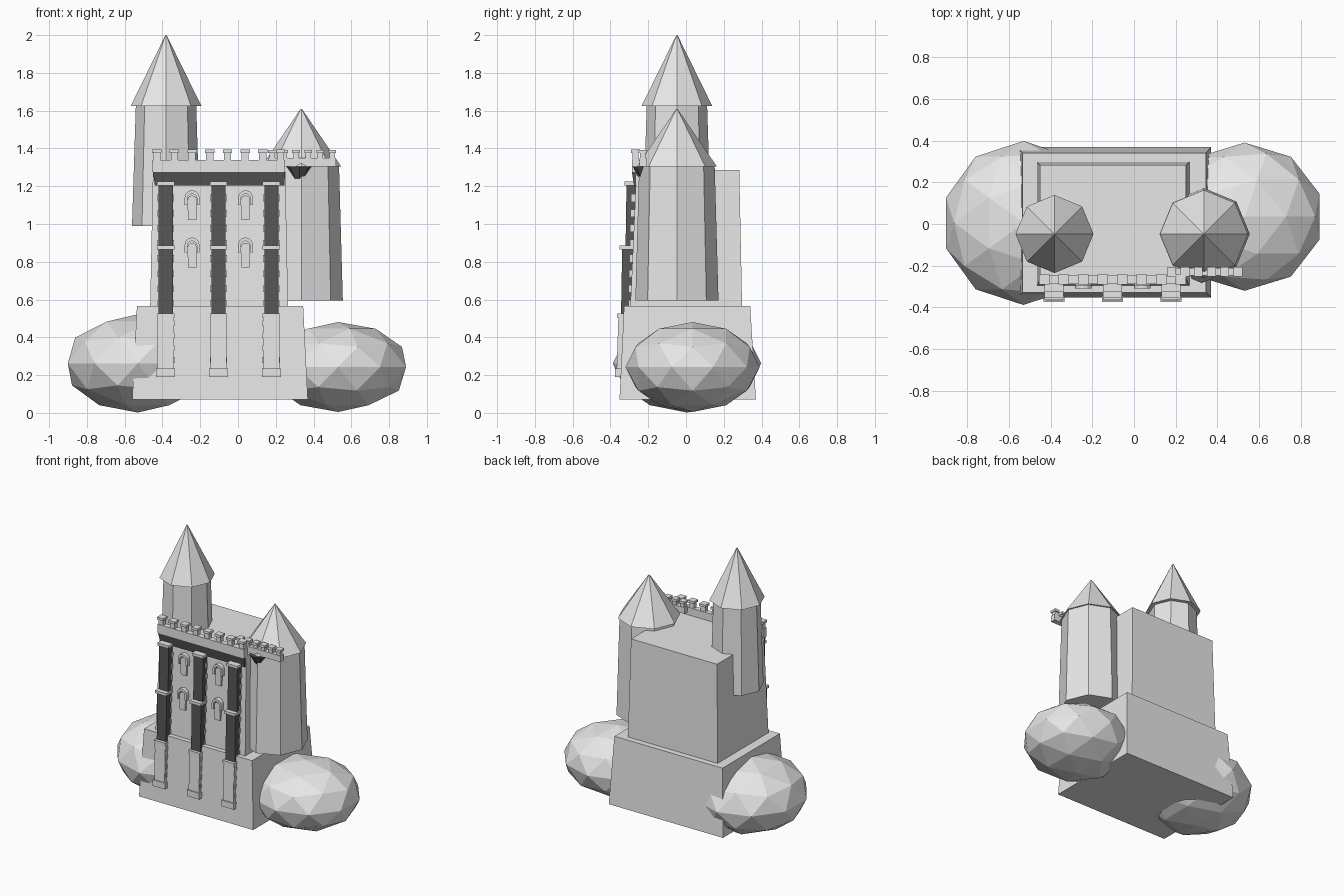
import bpy, bmesh, math
from mathutils import Matrix

cube = bpy.data.objects.get("Cube")
if cube:
    bpy.data.objects.remove(cube, do_unlink=True)


def material(name, value):
    m = bpy.data.materials.new(name)
    m.use_nodes = True
    col = (value, value, value, 1)
    m.diffuse_color = col
    m.node_tree.nodes["Principled BSDF"].inputs["Base Color"].default_value = col
    return m


STONE = material("pale stone", 0.8)
DARK = material("dark stone", 0.095)


def finish(name, bm, mat):
    bmesh.ops.recalc_face_normals(bm, faces=bm.faces)
    me = bpy.data.meshes.new(name)
    bm.to_mesh(me)
    bm.free()
    me.materials.append(mat)
    ob = bpy.data.objects.new(name, me)
    bpy.context.collection.objects.link(ob)
    return ob


def add_block(bm, z0, low, z1, high=None):
    """Tapered block between two rectangles (x0, x1, y0, y1)."""
    rings = []
    for z, (x0, x1, y0, y1) in ((z0, low), (z1, high or low)):
        rings.append([bm.verts.new((x, y, z)) for x, y in
                      ((x0, y0), (x1, y0), (x1, y1), (x0, y1))])
    a, b = rings
    bm.faces.new(a[::-1])
    bm.faces.new(b)
    for i in range(4):
        j = (i + 1) % 4
        bm.faces.new((a[i], a[j], b[j], b[i]))


def block(name, mat, *args):
    bm = bmesh.new()
    add_block(bm, *args)
    return finish(name, bm, mat)


def cone(name, mat, x, y, z0, r0, z1, r1):
    """Eight-sided drum or spire."""
    bm = bmesh.new()
    bmesh.ops.create_cone(bm, cap_ends=True, segments=8, radius1=r0, radius2=r1,
                          depth=z1 - z0,
                          matrix=Matrix.Translation((x, y, (z0 + z1) / 2)))
    return finish(name, bm, mat)


def rock(name, center, radii):
    bm = bmesh.new()
    bmesh.ops.create_icosphere(bm, subdivisions=2, radius=1,
                               matrix=Matrix.LocRotScale(center, None, radii))
    return finish(name, bm, STONE)


# Main masses
block("plinth", STONE, 0.07, (-0.56, 0.37, -0.352, 0.37),
      0.565, (-0.535, 0.345, -0.328, 0.34))
block("keep", STONE, 0.56, (-0.465, 0.265, -0.295, 0.297),
      1.285, (-0.45, 0.25, -0.262, 0.282))

# Towers with spires
for side, x, r, bottom, eave, tip in (("right", -0.381, 0.16, 0.99, 1.625, 2.0),
                                      ("left", 0.335, 0.2, 0.595, 1.305, 1.61)):
    cone(side + "_tower", STONE, x, -0.048, bottom, r + 0.02, eave, r)
    spire_r = 0.187 if side == "right" else 0.211
    cone(side + "_spire", STONE, x, -0.048, eave, spire_r, tip, 0.003)

# Boulders
rock("right_boulder", (-0.53, 0.005, 0.262), (0.39, 0.393, 0.26))
rock("left_boulder", (0.53, 0.035, 0.243), (0.378, 0.355, 0.238))


# Battlements: a wall with capped merlons
def battlement(name, x0, x1, y0, y1, z0, z1, top, count, width):
    bm = bmesh.new()
    add_block(bm, z0, (x0, x1, y0, y1), z1)
    step = (x1 - x0 - width) / (count - 1)
    for i in range(count):
        a = x0 + i * step
        cap = top - 0.018
        add_block(bm, z1, (a + 0.006, a + width - 0.006, y0 + 0.004, y1 - 0.004), cap)
        add_block(bm, cap, (a, a + width, y0 - 0.004, y1 + 0.004), top)
    finish(name, bm, STONE)


battlement("keep_battlement", -0.455, 0.25, -0.287, -0.247, 1.275, 1.34, 1.395, 8, 0.05)
battlement("tower_battlement", 0.16, 0.52, -0.247, -0.21, 1.305, 1.35, 1.393, 6, 0.042)
block("battlement_corbel", DARK, 1.205, (-0.44, 0.245, -0.275, -0.25),
      1.276, (-0.45, 0.25, -0.287, -0.25))
cone("tower_corbel", DARK, 0.325, -0.215, 1.2, 0.01, 1.305, 0.068)

# Buttresses: pale foot, two dark shafts, ledges and side stones
for label, x in (("right", -0.383), ("middle", -0.103), ("left", 0.177)):
    bm = bmesh.new()
    add_block(bm, 0.19, (x - 0.05, x + 0.05, -0.375, -0.33), 0.235)
    add_block(bm, 0.235, (x - 0.042, x + 0.042, -0.367, -0.32), 0.505,
              (x - 0.042, x + 0.042, -0.358, -0.32))
    for z, y in ((0.505, -0.365), (0.865, -0.352), (1.205, -0.325)):
        add_block(bm, z, (x - 0.046, x + 0.046, y, -0.26), z + 0.02)
    for i in range(4):
        z = 0.265 + i * 0.065
        add_block(bm, z, (x - 0.046, x + 0.046, -0.357, -0.32), z + 0.03)
    for i in range(8):
        z = 0.56 + i * 0.08
        add_block(bm, z, (x - 0.044, x + 0.044, -0.303 + i * 0.002, -0.255), z + 0.035)
    finish(label + "_buttress_stone", bm, STONE)

    bm = bmesh.new()
    w = 0.038
    add_block(bm, 0.525, (x - w, x + w, -0.344, -0.27), 0.865,
              (x - w, x + w, -0.338, -0.27))
    add_block(bm, 0.885, (x - w, x + w, -0.32, -0.255), 1.205,
              (x - w, x + w, -0.315, -0.255))
    finish(label + "_buttress_shaft", bm, DARK)


# Arched windows: a raised panel under a hood
def extruded(bm, points, y0, y1):
    front = [bm.verts.new((x, y0, z)) for x, z in points]
    back = [bm.verts.new((x, y1, z)) for x, z in points]
    bm.faces.new(front)
    bm.faces.new(back[::-1])
    for i in range(len(points)):
        j = (i + 1) % len(points)
        bm.faces.new((front[i], back[i], back[j], front[j]))


def arch(x, z, r):
    return [(x + r * math.cos(math.pi * i / 6), z + r * math.sin(math.pi * i / 6))
            for i in range(7)]


for floor, z, y in (("lower", 0.77, -0.287), ("upper", 1.02, -0.275)):
    for side, x in (("right", -0.243), ("left", 0.04)):
        bm = bmesh.new()
        panel = arch(x, z + 0.107, 0.024)
        extruded(bm, [(x + 0.022, z)] + panel + [(x - 0.022, z)], y - 0.012, y + 0.03)
        outer, inner = arch(x, z + 0.12, 0.039), arch(x, z + 0.115, 0.025)
        hood = ([(x + 0.039, z + 0.08)] + outer + [(x - 0.039, z + 0.08),
                (x - 0.025, z + 0.08)] + inner[::-1] + [(x + 0.025, z + 0.08)])
        extruded(bm, hood, y - 0.022, y + 0.03)
        finish(f"{floor}_{side}_window", bm, STONE)
